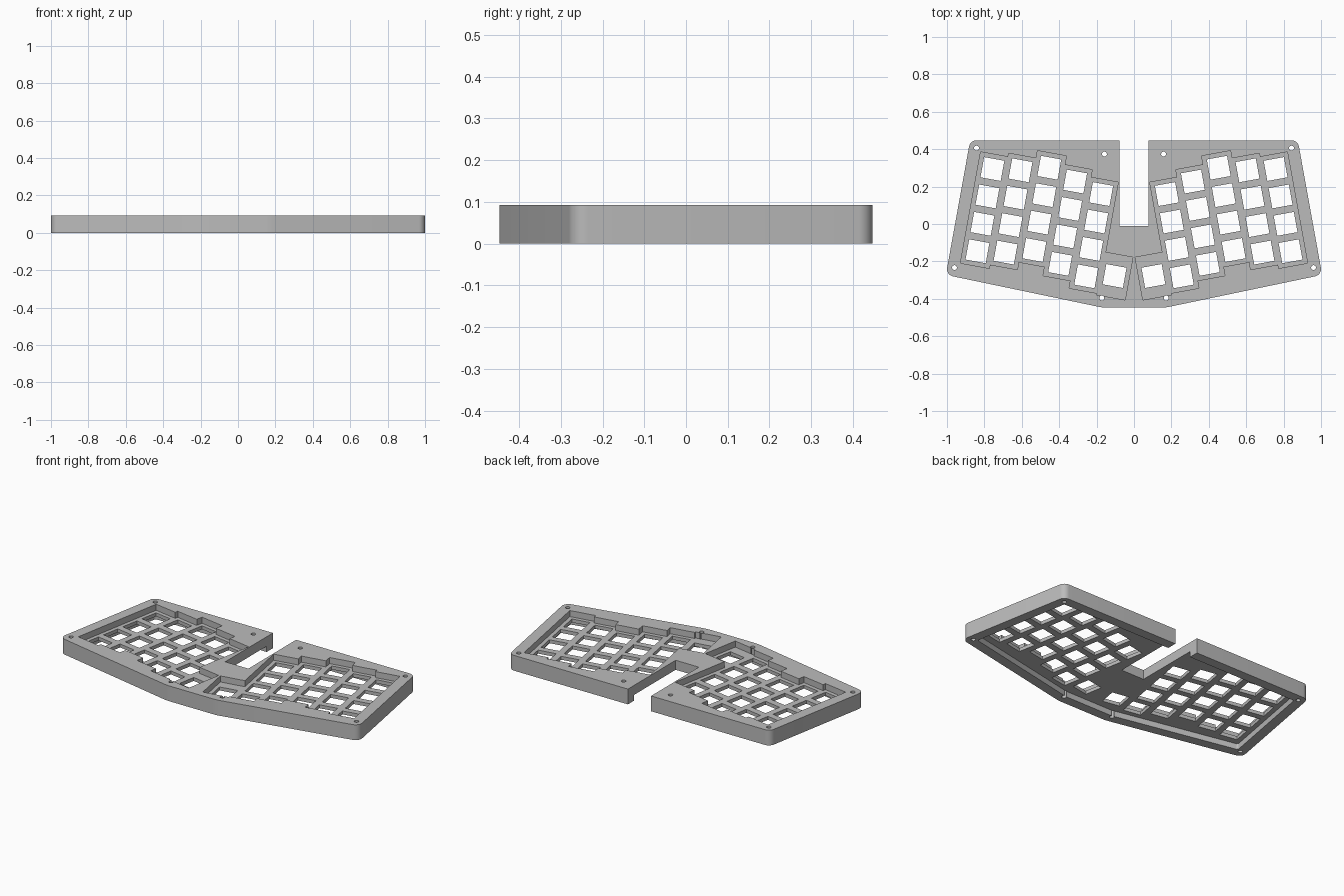
import bpy, bmesh, math
from mathutils import Vector

if "Cube" in bpy.data.objects:
    bpy.data.objects.remove(bpy.data.objects["Cube"])

HEIGHT, ROOF, PLATE = 0.093, 0.035, 0.056   # case top, cavity roof, plate top
PITCH, HOLE, GAP, WALL = 0.149, 0.11, 0.004, 0.06
TILT = math.radians(10.3)
U = Vector((math.cos(TILT), -math.sin(TILT)))   # along a key row
V = Vector((math.sin(TILT), math.cos(TILT)))    # up a key column

grey = bpy.data.materials.new("case grey")
grey.use_nodes = True
GREY = (0.5, 0.5, 0.5, 1)
grey.diffuse_color = GREY
grey.node_tree.nodes["Principled BSDF"].inputs["Base Color"].default_value = GREY


def prisms(name, outlines, z0, z1):
    """One object holding an upright prism for each flat outline."""
    bm = bmesh.new()
    for pts in outlines:
        face = bm.faces.new([bm.verts.new((p[0], p[1], z0)) for p in pts])
        top = bmesh.ops.extrude_face_region(bm, geom=[face])["geom"]
        verts = [g for g in top if isinstance(g, bmesh.types.BMVert)]
        bmesh.ops.translate(bm, verts=verts, vec=(0, 0, z1 - z0))
    bmesh.ops.recalc_face_normals(bm, faces=bm.faces)
    mesh = bpy.data.meshes.new(name)
    bm.to_mesh(mesh)
    bm.free()
    ob = bpy.data.objects.new(name, mesh)
    bpy.context.collection.objects.link(ob)
    return ob


def fillet(pts, radii, steps=8):
    """Round every corner of a convex counter-clockwise outline."""
    out = []
    for i, p in enumerate(pts):
        a = (pts[i - 1] - p).normalized()
        b = (pts[(i + 1) % len(pts)] - p).normalized()
        half = a.angle(b) / 2
        centre = p + (a + b).normalized() * radii[i] / math.sin(half)
        start = p + a * radii[i] / math.tan(half) - centre
        sweep = math.pi - 2 * half
        for k in range(steps + 1):
            t = sweep * k / steps
            c, s = math.cos(t), math.sin(t)
            out.append(centre + Vector((c * start.x - s * start.y, s * start.x + c * start.y)))
    return out


def inset(pts, d):
    """Move every side of a convex counter-clockwise outline inward."""
    out = []
    for i, p in enumerate(pts):
        a = (pts[i - 1] - p).normalized()
        b = (pts[(i + 1) % len(pts)] - p).normalized()
        out.append(p + (a + b).normalized() * d / math.sin(a.angle(b) / 2))
    return out


def tilted(c, w, h):
    """Rectangle lined up with the tilted key columns."""
    return [c + U * (w / 2 * i) + V * (h / 2 * j) for i, j in ((-1, -1), (1, -1), (1, 1), (-1, 1))]


def both(outlines):
    """Add the mirrored copy of each outline."""
    return outlines + [[Vector((-p.x, p.y)) for p in o] for o in outlines]


def disc(x, y, r, n=24):
    return [Vector((x + r * math.cos(2 * math.pi * k / n), y + r * math.sin(2 * math.pi * k / n)))
            for k in range(n)]


# Case block with rounded corners
left = [Vector(p) for p in ((-0.876, 0.447), (-1.006, -0.272), (-0.168, -0.447))]
outline = left + [Vector((-p.x, p.y)) for p in reversed(left)]
radii = [0.04, 0.04, 0.25, 0.25, 0.04, 0.04]
case = prisms("keyboard_case", [fillet(outline, radii)], 0, HEIGHT)

# Staggered key positions for one half
wells, holes = [], []
for i, shift in enumerate((0, 0.02, 0.061, 0.013, -0.028)):
    top = Vector((-0.757, 0.294)) + U * (PITCH * i) + V * shift
    holes += [tilted(top - V * (PITCH * r), HOLE, HOLE) for r in range(4)]
    wells.append(tilted(top - V * (PITCH * 1.5), PITCH + 2 * GAP, PITCH * 4 + 2 * GAP))
thumb = top - V * (PITCH * 3 - 0.029) + U * PITCH
holes.append(tilted(thumb, HOLE, HOLE))
wells.append(tilted(thumb, PITCH + 2 * GAP, PITCH * 1.5 + 2 * GAP))

# Cutters: underside cavity, cable notch, key wells, switch holes, screw holes
screws = [disc(x, y, 0.013) for x, y in
          ((-0.842, 0.406), (-0.158, 0.374), (-0.96, -0.233), (-0.172, -0.396))]
notch = [Vector(p) for p in ((-0.078, -0.012), (0.078, -0.012), (0.078, 0.6), (-0.078, 0.6))]
cutters = [
    prisms("cavity_cutter", [fillet(inset(outline, WALL), [0.012] * 6, 4)], -0.1, ROOF),
    prisms("notch_cutter", [notch], -0.2, 0.2),
    prisms("hole_cutter", both(holes), -0.15, 0.15),
    prisms("screw_cutter", both(screws), -0.15, 0.16),
]
cutters += [prisms("well_cutter", [w], PLATE, 0.2) for w in both(wells)]
for cutter in cutters:
    cutter.hide_render = True
    mod = case.modifiers.new(cutter.name, "BOOLEAN")
    mod.operation = "DIFFERENCE"
    mod.solver = "EXACT"
    mod.object = cutter

# Bake the cuts and drop the cutters
graph = bpy.context.evaluated_depsgraph_get()
graph.update()
baked = bpy.data.meshes.new_from_object(case.evaluated_get(graph))
case.modifiers.clear()
case.data = baked
for cutter in cutters:
    bpy.data.objects.remove(cutter)
baked.materials.clear()
baked.materials.append(grey)

bpy.context.view_layer.objects.active = case
case.select_set(True)
bpy.ops.object.shade_smooth_by_angle(angle=math.radians(30))
